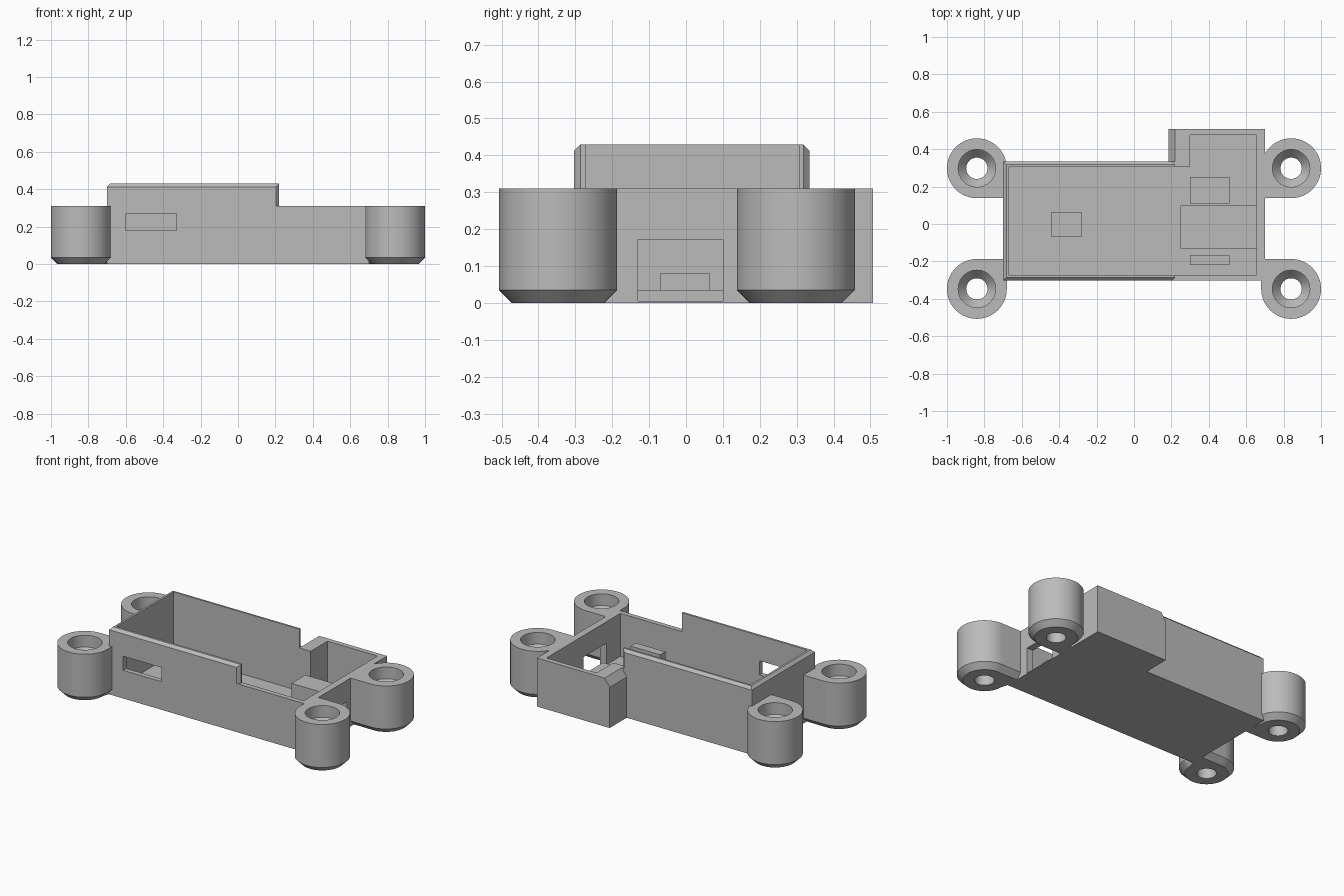
import bpy, bmesh
from math import cos, sin, radians

cube = bpy.data.objects.get("Cube")
if cube:
    bpy.data.objects.remove(cube)

grey = bpy.data.materials.new("plain grey")
grey.use_nodes = True
tone = (0.5, 0.5, 0.5, 1)
grey.diffuse_color = tone
grey.node_tree.nodes["Principled BSDF"].inputs["Base Color"].default_value = tone


def finish(name, bm):
    bmesh.ops.recalc_face_normals(bm, faces=bm.faces)
    mesh = bpy.data.meshes.new(name)
    bm.to_mesh(mesh)
    bm.free()
    mesh.materials.append(grey)
    obj = bpy.data.objects.new(name, mesh)
    bpy.context.collection.objects.link(obj)
    return obj


def skin(name, rings):
    """Closed solid through a list of rings with equal point counts."""
    bm = bmesh.new()
    loops = [[bm.verts.new(p) for p in ring] for ring in rings]
    n = len(loops[0])
    for a, b in zip(loops, loops[1:]):
        for i in range(n):
            j = (i + 1) % n
            bm.faces.new((a[i], a[j], b[j], b[i]))
    bm.faces.new(loops[0])
    bm.faces.new(loops[-1])
    return finish(name, bm)


def prism(name, outline, z0, z1):
    return skin(name, [[(x, y, z) for x, y in outline] for z in (z0, z1)])


def box(name, x0, x1, y0, y1, z0, z1):
    return prism(name, [(x0, y0), (x1, y0), (x1, y1), (x0, y1)], z0, z1)


def combine(target, tool, operation):
    mod = target.modifiers.new(operation.lower(), "BOOLEAN")
    mod.operation = operation
    mod.solver = "EXACT"
    mod.object = tool
    bpy.context.view_layer.objects.active = target
    bpy.ops.object.modifier_apply(modifier=mod.name)
    bpy.data.objects.remove(tool)


# Case body: low tray, with the side bay chamfered along its upper edge
FRONT, BACK, BAY, RIM = -0.303, 0.335, 0.507, 0.31
case = box("case", -0.7, 0.7, FRONT, BACK, 0, RIM)
bay_section = [(0.185, 0), (0.7, 0), (0.7, RIM), (0.22, RIM), (0.185, 0.26)]
bay = skin("bay", [[(x, y, z) for x, z in bay_section] for y in (0.2, BAY)])
combine(case, bay, "UNION")

# Raised part of the walls, chamfered on the top and at its end corners
raised = box("raised", -0.7, 0.22, FRONT, BACK, 0.2, 0.43)
bm = bmesh.new()
bm.from_mesh(raised.data)
edges = []
for e in bm.edges:
    mid = (e.verts[0].co + e.verts[1].co) / 2
    upright = abs(e.verts[0].co.z - e.verts[1].co.z) > 0.1
    if (upright and mid.x > 0) or (mid.z > 0.42 and mid.x < 0.2):
        edges.append(e)
bmesh.ops.bevel(bm, geom=edges, offset=0.017, segments=1, affect="EDGES")
bm.to_mesh(raised.data)
bm.free()
combine(case, raised, "UNION")

# Hollow, port opening with its floor pocket, and front window
FLOOR = 0.035
hollow = [(-0.67, -0.272), (0.655, -0.272), (0.655, 0.475),
          (0.3, 0.475), (0.3, 0.306), (-0.67, 0.306)]
combine(case, prism("hollow", hollow, FLOOR, 0.6), "DIFFERENCE")
combine(case, box("port", 0.25, 0.8, -0.13, 0.1, 0.005, 0.172), "DIFFERENCE")
combine(case, box("window", -0.6, -0.33, -0.4, -0.2, 0.18, 0.27), "DIFFERENCE")

# Blocks standing on the floor
box("rear_post", 0.3, 0.51, 0.11, 0.25, 0.02, 0.18)
box("front_post", 0.3, 0.51, -0.22, -0.167, 0.02, 0.18)
box("floor_pad", -0.44, -0.28, -0.07, 0.065, 0.02, 0.08)

# Corner screw lugs: round outside, squared toward the case, countersunk hole
R, FOOT = 0.16, 0.125


def lug_outline(r):
    arc = [radians(-90 + 270 * i / 48) for i in range(49)]
    return [(r * cos(a), r * sin(a)) for a in arc] + [(-R, -r)]


def screw_lug(name, cx, cy, sx, sy):
    def place(points, z):
        return [(cx + sx * x, cy + sy * y, z) for x, y in points]

    lug = skin(name, [place(lug_outline(r), z)
                      for r, z in ((FOOT, 0), (R, FLOOR), (R, RIM))])
    circle = [(cos(radians(a)), sin(radians(a))) for a in range(0, 360, 8)]
    steps = ((0.057, -0.1), (0.057, 0.185), (0.1, 0.235), (0.1, 0.4))
    hole = skin("hole", [place([(r * x, r * y) for x, y in circle], z)
                         for r, z in steps])
    combine(lug, hole, "DIFFERENCE")
    bpy.ops.object.select_all(action="DESELECT")
    lug.select_set(True)
    bpy.context.view_layer.objects.active = lug
    bpy.ops.object.shade_smooth_by_angle(angle=radians(30))


for side, sx in (("left", 1), ("right", -1)):
    screw_lug("back_lug_" + side, sx * 0.84, 0.298, sx, 1)
    screw_lug("front_lug_" + side, sx * 0.84, -0.347, sx, -1)
